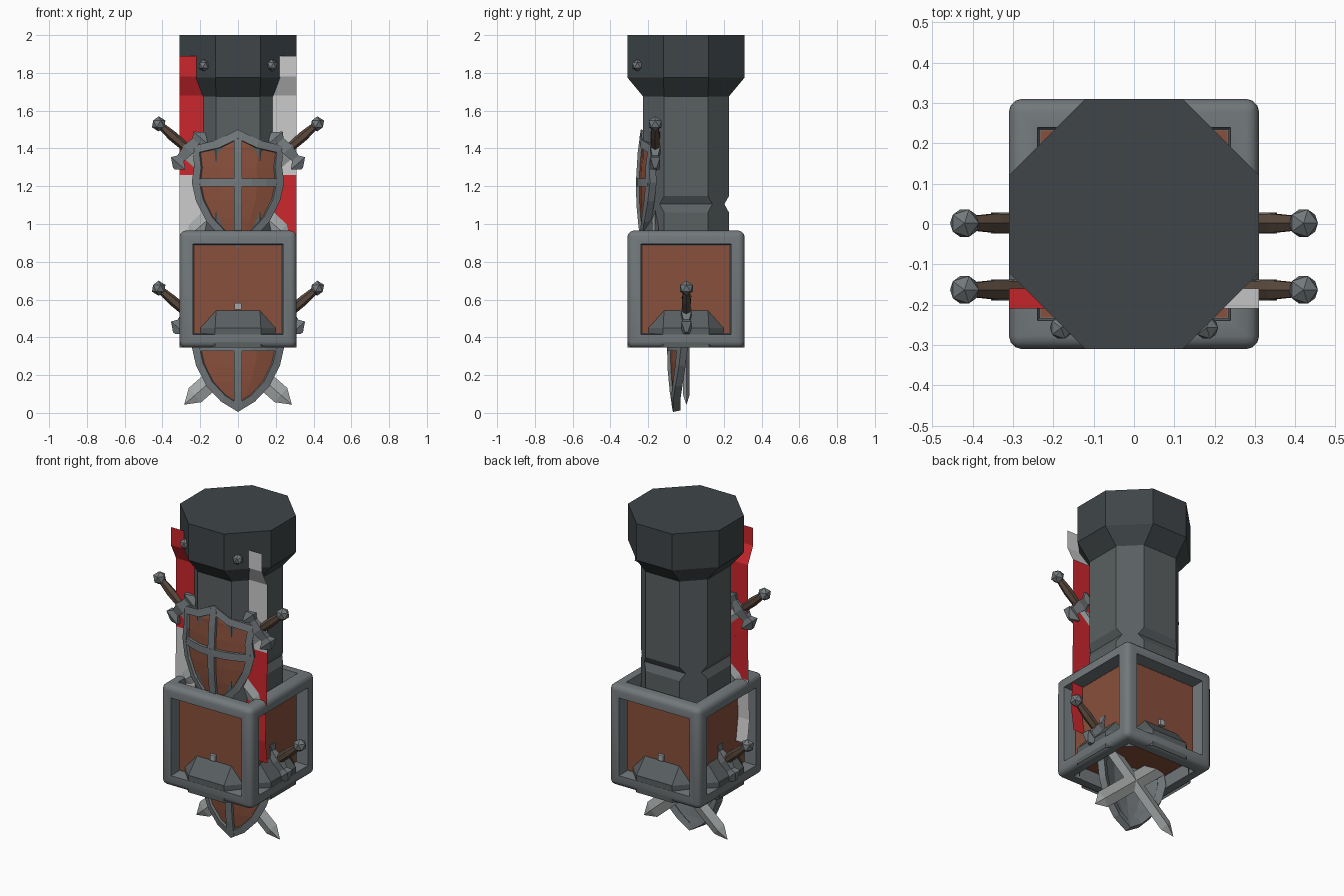
import bpy, bmesh
from mathutils import Matrix, Vector

if "Cube" in bpy.data.objects:
    bpy.data.objects.remove(bpy.data.objects["Cube"])


def material(name, r, g, b):
    m = bpy.data.materials.new(name)
    m.diffuse_color = (r, g, b, 1)
    m.use_nodes = True
    m.node_tree.nodes["Principled BSDF"].inputs["Base Color"].default_value = m.diffuse_color
    return m


IRON = material("iron", 0.17, 0.19, 0.20)
STONE = material("stone", 0.10, 0.115, 0.12)
DARK = material("dark_stone", 0.05, 0.06, 0.065)
STEEL = material("steel", 0.38, 0.40, 0.40)
WOOD = material("wood", 0.25, 0.08, 0.045)
GRIP = material("grip", 0.10, 0.065, 0.045)
RED = material("red_cloth", 0.60, 0.02, 0.025)
WHITE = material("white_cloth", 0.62, 0.62, 0.62)


def link(name, bm, mats, recalc=True):
    if recalc:
        bmesh.ops.recalc_face_normals(bm, faces=bm.faces)
    me = bpy.data.meshes.new(name)
    bm.to_mesh(me)
    bm.free()
    for m in mats:
        me.materials.append(m)
    ob = bpy.data.objects.new(name, me)
    bpy.context.collection.objects.link(ob)
    return ob


def loft(name, rings, mats, mat_of=lambda i: 0, cap_start=True):
    """Skin a list of equal-length point rings."""
    bm = bmesh.new()
    rv = [[bm.verts.new(p) for p in r] for r in rings]
    n = len(rv[0])
    for i, (a, b) in enumerate(zip(rv, rv[1:])):
        for j in range(n):
            k = (j + 1) % n
            bm.faces.new((a[j], a[k], b[k], b[j])).material_index = mat_of(i)
    if cap_start:
        bm.faces.new(rv[0])
    bm.faces.new(rv[-1]).material_index = mat_of(len(rings) - 2)
    return link(name, bm, mats)


def quads(name, polys, mats, ids=None, thick=0):
    """Sheet made of separate quads, welded, optionally thickened to the back."""
    bm = bmesh.new()
    for i, p in enumerate(polys):
        f = bm.faces.new([bm.verts.new(v) for v in p])
        f.material_index = ids[i] if ids else 0
    bmesh.ops.remove_doubles(bm, verts=bm.verts, dist=1e-5)
    bmesh.ops.recalc_face_normals(bm, faces=bm.faces)
    bm.normal_update()
    if sum(f.normal.y for f in bm.faces) > 0:
        bmesh.ops.reverse_faces(bm, faces=bm.faces)
    ob = link(name, bm, mats, recalc=False)
    if thick:
        mod = ob.modifiers.new("thickness", 'SOLIDIFY')
        mod.thickness, mod.offset = thick, -1
    return ob


# Octagonal pillar: (z, half width, diagonal |x|+|y|); the grooves keep the diagonals flat
def octagon(z, a, d):
    c = d - a
    return [(a, -c, z), (a, c, z), (c, a, z), (-c, a, z),
            (-a, c, z), (-a, -c, z), (-c, -a, z), (c, -a, z)]


profile = [(0.345, 0.309, 0.43), (0.45, 0.309, 0.43), (0.547, 0.227, 0.343),
           (1.062, 0.227, 0.343), (1.105, 0.203, 0.343), (1.147, 0.227, 0.343),
           (1.675, 0.227, 0.343), (1.775, 0.31, 0.43), (2.0, 0.31, 0.43)]
loft("pillar", [octagon(*p) for p in profile], [STONE, DARK],
     lambda i: 1 if i >= 6 else 0, cap_start=False)

# Crate: rounded iron frame with recessed wooden panels
H = 0.31
bm = bmesh.new()
bmesh.ops.create_cube(bm, size=2 * H)
panels = bm.faces[:]
outer = bm.edges[:]
bmesh.ops.inset_individual(bm, faces=panels, thickness=0.1)
bmesh.ops.inset_individual(bm, faces=panels, thickness=0.008, depth=-0.078)
for f in panels:
    f.material_index = 1
corner = [e for e in bm.edges
          if all(min(abs(c) for c in v.co) > H - 1e-4 for v in e.verts)]
bmesh.ops.bevel(bm, geom=corner, offset=0.032, segments=3, profile=0.5, affect='EDGES')
bmesh.ops.translate(bm, verts=bm.verts, vec=(0, 0, 0.655))
crate = link("crate", bm, [IRON, WOOD])
bpy.context.view_layer.objects.active = crate
crate.select_set(True)
bpy.ops.object.shade_smooth_by_angle(angle=0.6)

# Small latches on the front and back panels
for side in (-1, 1):
    bm = bmesh.new()
    bmesh.ops.create_cube(bm, size=0.035)
    bmesh.ops.translate(bm, verts=bm.verts, vec=(0, side * 0.232, 0.565))
    link("latch", bm, [STEEL])

# Quartered banner, with a red lining behind it
drop = [(1.89, -0.21), (1.78, -0.21), (1.68, -0.16), (1.26, -0.16),
        (0.97, -0.165), (0.72, -0.175), (0.58, -0.155)]


def strip(levels, x0, x1, dy=0):
    return [[(x0, ya + dy, za), (x1, ya + dy, za), (x1, yb + dy, zb), (x0, yb + dy, zb)]
            for (za, ya), (zb, yb) in zip(levels, levels[1:])]


quads("banner", strip(drop, -0.31, 0) + strip(drop, 0, 0.31), [RED, WHITE],
      [0, 0, 0, 1, 1, 1, 1, 1, 1, 0, 0, 0])
quads("banner_lining", strip(drop[2:5], -0.31, 0.31, 0.004), [RED])

# Banner pegs
for side in (-1, 1):
    bm = bmesh.new()
    bmesh.ops.create_icosphere(bm, subdivisions=1, radius=0.032)
    bmesh.ops.translate(bm, verts=bm.verts, vec=(side * 0.18, -0.257, 1.84))
    link("banner_peg", bm, [IRON])


# Shield: half outline mirrored, bent around both axes
half = [(0, 1.5), (0.11, 1.445), (0.243, 1.412), (0.232, 1.31), (0.245, 1.22),
        (0.222, 1.12), (0.165, 1.01), (0.09, 0.93), (0, 0.875)]
inner = [(0, 1.452), (0.1, 1.404), (0.205, 1.38), (0.196, 1.3), (0.205, 1.22),
         (0.185, 1.13), (0.137, 1.035), (0.07, 0.963), (0, 0.918)]


def shield(dy, dz):
    def bend(x, z, back=0):
        return (x, -0.266 + 1.25 * x * x + 0.3 * (z - 1.2) ** 2 + back + dy, z + dz)

    def both(pts):
        return pts + [(-x, z) for x, z in pts[-2:0:-1]]

    def sheet(name, polys, mat, thick, back=0):
        quads(name, [[bend(x, z, back) for x, z in p] for p in polys], [mat], thick=thick)

    o, i = both(half), both(inner)
    n = len(o)
    sheet("shield_rim", [(o[k], o[(k + 1) % n], i[(k + 1) % n], i[k]) for k in range(n)],
          IRON, 0.04)
    # boards and backing fill the rim in rows from a centre line
    rows = []
    for (xa, za), (xb, zb) in zip(inner, inner[1:]):
        for s in (-1, 1):
            for f, g in ((0, 0.5), (0.5, 1)):
                p = [(s * xa * f, za), (s * xa * g, za), (s * xb * g, zb), (s * xb * f, zb)]
                rows.append(list(dict.fromkeys(p)))
    rows = [r for r in rows if len(r) > 2]
    sheet("shield_boards", rows, WOOD, 0.008, 0.016)
    sheet("shield_backing", rows, IRON, 0.01, 0.026)
    w = 0.022
    zs = [1.48, 1.38, 1.22, 1.1, 0.98, 0.9]
    sheet("shield_upright_bar",
          [((-w, a), (w, a), (w, b), (-w, b)) for a, b in zip(zs, zs[1:])], IRON, 0.03)
    xs = [k * 0.075 - 0.225 for k in range(7)]
    sheet("shield_cross_bar",
          [((a, 1.242), (b, 1.242), (b, 1.198), (a, 1.198)) for a, b in zip(xs, xs[1:])],
          IRON, 0.03)


# Sword: s runs from pommel to tip, t across the blade, u through it
def sword(side, y, z):
    s_ax = Vector((side * 0.753, 0, -0.658))
    u_ax = Vector((0, 1, 0))
    t_ax = u_ax.cross(s_ax)
    base = Vector((-side * 0.42, y, z))

    def at(s, t, u):
        return base + s_ax * s + t_ax * t + u_ax * u

    bm = bmesh.new()
    bmesh.ops.create_icosphere(bm, subdivisions=1, radius=0.04,
                               matrix=Matrix.Translation(base))
    link("sword_pommel", bm, [IRON])
    hexa = [(1, 0), (0.5, 0.87), (-0.5, 0.87), (-1, 0), (-0.5, -0.87), (0.5, -0.87)]
    loft("sword_handle", [[at(s, a * r, b * r) for a, b in hexa]
                          for s, r in ((0.02, 0.02), (0.1, 0.027), (0.21, 0.023))], [GRIP])
    # guard rings run across the blade: (t, s low, s high, half depth)
    guard = [(-0.125, 0.21, 0.225, 0.008), (-0.09, 0.165, 0.265, 0.026),
             (-0.06, 0.185, 0.23, 0.016), (0, 0.175, 0.24, 0.028),
             (0.06, 0.185, 0.23, 0.016), (0.09, 0.165, 0.265, 0.026),
             (0.125, 0.21, 0.225, 0.008)]
    loft("sword_guard", [[at(a, t, -d), at(b, t, -d), at(b, t, d), at(a, t, d)]
                         for t, a, b, d in guard], [IRON])
    loft("sword_blade", [[at(s, w, 0), at(s, 0, d), at(s, -w, 0), at(s, 0, -d)]
                         for s, w, d in ((0.21, 0.05, 0.017), (0.86, 0.05, 0.017),
                                         (0.935, 0.001, 0.001))], [STEEL])


# Two identical shield-and-swords trophies, one above the other
for dy, dz in ((0, 0), (0.165, -0.87)):
    shield(dy, dz)
    for side in (-1, 1):
        sword(side, dy - 0.163, dz + 1.53)
